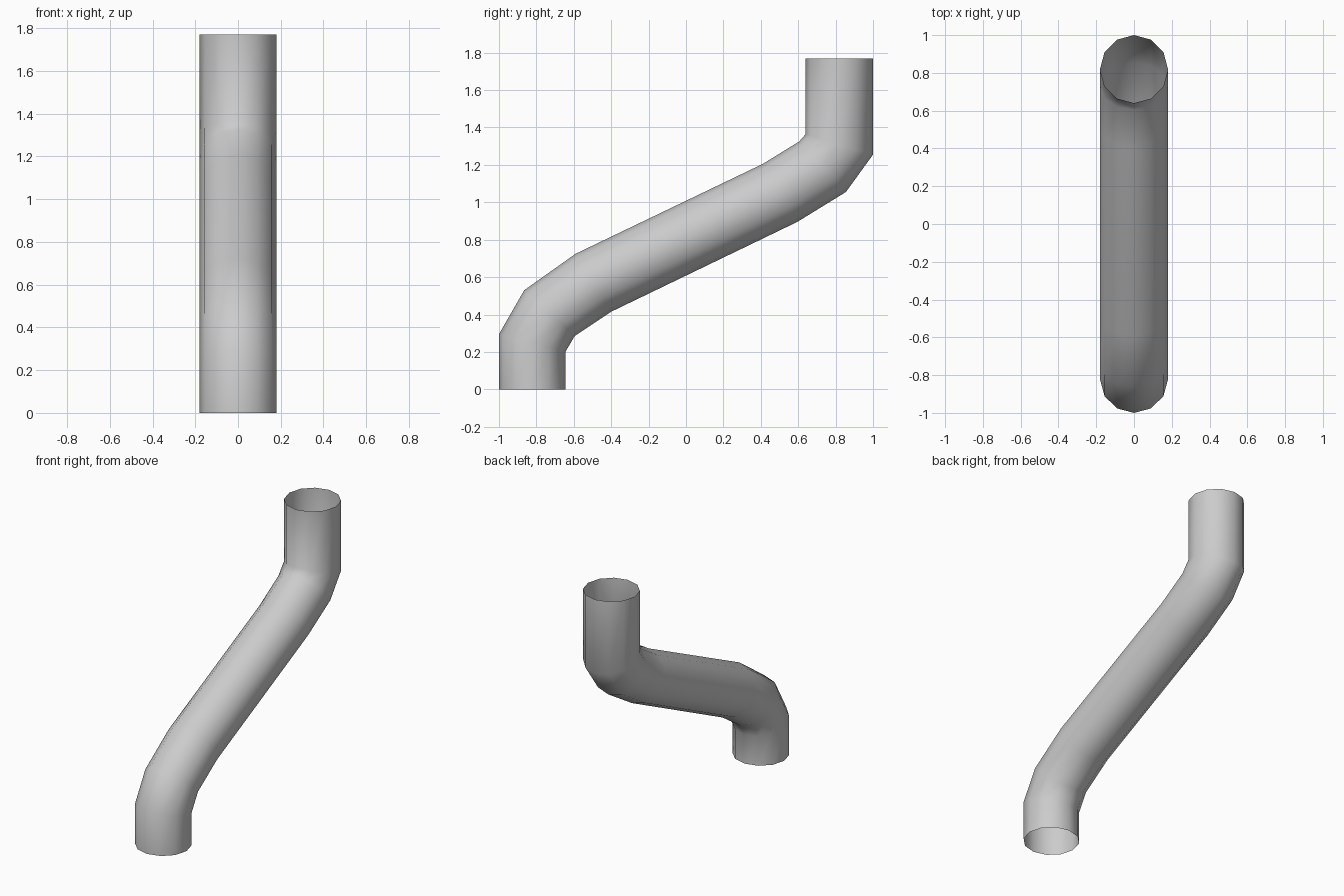
import bpy
import bmesh
from math import sin, cos, tau
from mathutils import Vector

cube = bpy.data.objects.get("Cube")
if cube:
    bpy.data.objects.remove(cube, do_unlink=True)

SIDES = 12
RADIUS = 0.18

# Cross-sections from the foot up: front edge (y, z), back edge (y, z)
sections = [
    ((-1.0, 0.0), (-0.645, 0.0)),
    ((-1.0, 0.295), (-0.645, 0.2)),
    ((-0.865, 0.53), (-0.595, 0.285)),
    ((-0.59, 0.725), (-0.4, 0.415)),
    ((0.41, 1.205), (0.595, 0.895)),
    ((0.605, 1.325), (0.855, 1.055)),
    ((0.64, 1.365), (1.0, 1.255)),
    ((0.64, 1.77), (1.0, 1.77)),
]

# Painted metal
metal = bpy.data.materials.new("light_grey_metal")
metal.use_nodes = True
grey = (0.6, 0.6, 0.6, 1.0)
metal.diffuse_color = grey
metal.node_tree.nodes["Principled BSDF"].inputs["Base Color"].default_value = grey

# Open, thin-walled offset pipe: bridge each ring to the next
bm = bmesh.new()
rings = []
for front, back in sections:
    a, b = Vector((0, *front)), Vector((0, *back))
    centre, half = (a + b) / 2, (b - a) / 2
    side = Vector((RADIUS, 0, 0))
    angles = [tau * i / SIDES for i in range(SIDES)]
    rings.append([bm.verts.new(centre + side * cos(t) + half * sin(t)) for t in angles])
for low, high in zip(rings, rings[1:]):
    for i in range(SIDES):
        j = (i + 1) % SIDES
        bm.faces.new((low[i], low[j], high[j], high[i]))

mesh = bpy.data.meshes.new("offset_pipe")
bm.to_mesh(mesh)
bm.free()
mesh.materials.append(metal)
pipe = bpy.data.objects.new("offset_pipe", mesh)
bpy.context.collection.objects.link(pipe)

# Smooth round wall
mesh.shade_smooth()
